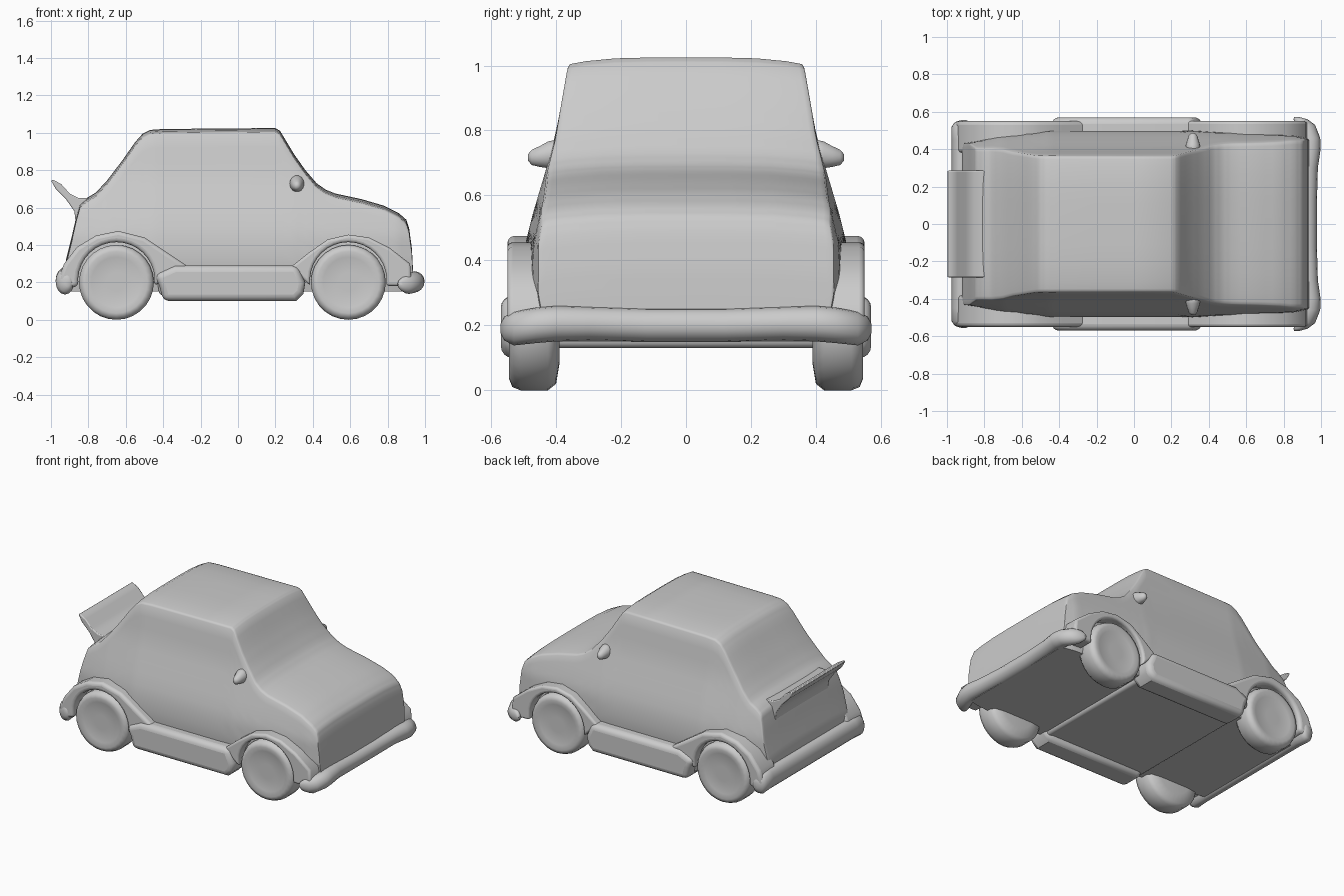
import bpy, bmesh, math
from mathutils import Matrix

if "Cube" in bpy.data.objects:
    bpy.data.objects.remove(bpy.data.objects["Cube"], do_unlink=True)

GREY = (0.6, 0.6, 0.6, 1)
paint = bpy.data.materials.new("plain grey")
paint.use_nodes = True
paint.diffuse_color = GREY
paint.node_tree.nodes["Principled BSDF"].inputs["Base Color"].default_value = GREY


def finish(name, bm, bevel=0, angle=45, segments=4):
    bmesh.ops.recalc_face_normals(bm, faces=bm.faces)
    mesh = bpy.data.meshes.new(name)
    bm.to_mesh(mesh)
    bm.free()
    obj = bpy.data.objects.new(name, mesh)
    bpy.context.collection.objects.link(obj)
    mesh.materials.append(paint)
    if bevel:
        mod = obj.modifiers.new("rounded edges", "BEVEL")
        mod.width, mod.segments = bevel, segments
        mod.limit_method, mod.angle_limit = "ANGLE", math.radians(50)
    bpy.ops.object.select_all(action="DESELECT")
    bpy.context.view_layer.objects.active = obj
    obj.select_set(True)
    bpy.ops.object.shade_smooth_by_angle(angle=math.radians(angle))
    return obj


def lookup(table, t):
    """Linear interpolation in a list of (key, value) pairs."""
    for (a, u), (b, v) in zip(table, table[1:]):
        if t <= b:
            return u + (v - u) * max(0, (t - a) / (b - a))
    return table[-1][1]


def loft(name, rings, **kw):
    bm = bmesh.new()
    loops = [[bm.verts.new(p) for p in ring] for ring in rings]
    for a, b in zip(loops, loops[1:]):
        for i in range(len(a)):
            j = (i + 1) % len(a)
            bm.faces.new((a[i], a[j], b[j], b[i]))
    bm.faces.new(loops[0])
    bm.faces.new(loops[-1])
    return finish(name, bm, **kw)


def prism(name, outline, y0, y1, **kw):
    """Side outline in x and z, extruded across y."""
    return loft(name, [[(x, y, z) for x, z in outline] for y in (y0, y1)], **kw)


def mirrored(obj, name):
    twin = obj.copy()
    twin.data = obj.data.copy()
    twin.data.transform(Matrix.Scale(-1, 4, (0, 1, 0)))
    twin.data.flip_normals()
    twin.name = name
    bpy.context.collection.objects.link(twin)


# Body shell: roofline along x, half width by height, taper towards the ends
ROOF = [(-0.92, 0.32), (-0.89, 0.44), (-0.865, 0.55), (-0.845, 0.62), (-0.81, 0.65),
        (-0.76, 0.68), (-0.70, 0.745), (-0.62, 0.85), (-0.55, 0.95), (-0.51, 0.995),
        (-0.47, 1.015), (-0.40, 1.02), (0.20, 1.025), (0.225, 1.01), (0.30, 0.885),
        (0.36, 0.80), (0.42, 0.73), (0.47, 0.695), (0.52, 0.675), (0.66, 0.645),
        (0.78, 0.61), (0.86, 0.57), (0.90, 0.535), (0.915, 0.49), (0.93, 0.38), (0.935, 0.28)]
WIDTH = [(0.15, 0.47), (0.3, 0.50), (0.45, 0.495), (0.55, 0.47), (0.65, 0.44),
         (0.78, 0.402), (0.98, 0.367), (1.03, 0.355)]
TAPER = [(-0.92, 0.86), (-0.84, 0.89), (-0.70, 0.95), (-0.45, 1), (0.3, 1),
         (0.85, 0.95), (0.935, 0.91)]


def body_ring(x, top):
    floor, crown, k = 0.15, 0.03, lookup(TAPER, x)
    half = []
    for i in range(13):
        z = floor + (top - crown - floor) * i / 12
        half.append((k * lookup(WIDTH, z), z))
    edge = half[-1][0]
    for f in (0.985, 0.95, 0.85, 0.6, 0.3):
        half.append((edge * f, top - crown * 0.75 * f ** 4))
    return ([(x, y, z) for y, z in half] + [(x, 0, top)]
            + [(x, -y, z) for y, z in reversed(half)])


stations = []
for (xa, za), (xb, zb) in zip(ROOF, ROOF[1:]):
    stations += [(xa + (xb - xa) * i / 3, za + (zb - za) * i / 3) for i in range(3)]
stations.append(ROOF[-1])
loft("body", [body_ring(x, z) for x, z in stations], angle=60)

# Floor pan and side sills
prism("floor_pan", [(-0.42, 0.13), (0.34, 0.13), (0.36, 0.26), (-0.44, 0.26)],
      -0.5, 0.5, bevel=0.02)
sill = prism("sill_far", [(-0.40, 0.10), (0.31, 0.10), (0.35, 0.14), (0.36, 0.20),
                          (0.32, 0.29), (-0.34, 0.29), (-0.45, 0.24), (-0.42, 0.18)],
             0.40, 0.57, bevel=0.035)
mirrored(sill, "sill_near")

# Wheel arches: flared outline closed by an arc around each wheel
ARCHES = {
    "front": (0.59, [(0.28, 0.28), (0.38, 0.36), (0.48, 0.43), (0.59, 0.455), (0.70, 0.44),
                     (0.81, 0.385), (0.92, 0.30), (0.93, 0.18)]),
    "rear": (-0.65, [(-0.93, 0.16), (-0.96, 0.22), (-0.93, 0.30), (-0.86, 0.39), (-0.76, 0.45),
                     (-0.64, 0.475), (-0.50, 0.44), (-0.38, 0.36), (-0.26, 0.28)]),
}
for place, (cx, flare) in ARCHES.items():
    arc = [(cx + 0.205 * math.cos(a), 0.21 + 0.205 * math.sin(a))
           for a in [math.radians(-8 + 196 * i / 18) for i in range(19)]]
    arch = prism(place + "_arch_far", flare + arc, 0.38, 0.55, bevel=0.03, angle=60)
    mirrored(arch, place + "_arch_near")

    # Wheel with rounded shoulders and a slightly dished face
    tyre = [(0.39, 0.12), (0.40, 0.18), (0.425, 0.20), (0.51, 0.20), (0.535, 0.19),
            (0.545, 0.165), (0.535, 0.135), (0.535, 0.05)]
    rings = [[(cx + r * math.cos(i * math.tau / 28), y, 0.20 + r * math.sin(i * math.tau / 28))
              for i in range(28)] for y, r in tyre]
    wheel = loft(place + "_wheel_far", rings, angle=60)
    mirrored(wheel, place + "_wheel_near")


# Bumpers: oval section swept across the car and turned in at the corners
def bumper(name, path, rx, rz):
    half = [(x, y, z, s) for x, y, z, s in path]
    full = [(x, -y, z, s) for x, y, z, s in reversed(half)] + half
    loft(name, [[(x + rx * s * math.cos(i * math.tau / 16), y, z + rz * s * math.sin(i * math.tau / 16))
                 for i in range(16)] for x, y, z, s in full], angle=70)


bumper("front_bumper", [(0.925, 0.12, 0.20, 1), (0.93, 0.30, 0.205, 1), (0.942, 0.40, 0.205, 1.05),
                        (0.94, 0.46, 0.20, 1.05), (0.915, 0.53, 0.19, 1), (0.89, 0.56, 0.19, 0.7),
                        (0.87, 0.572, 0.19, 0.25)], 0.053, 0.052)
bumper("rear_bumper", [(-0.925, 0.2, 0.21, 1), (-0.925, 0.45, 0.21, 1), (-0.925, 0.52, 0.205, 1),
                       (-0.92, 0.545, 0.20, 0.75), (-0.91, 0.555, 0.20, 0.3)], 0.05, 0.07)

# Tail spoiler
prism("spoiler", [(-1.0, 0.745), (-0.985, 0.747), (-0.945, 0.725), (-0.90, 0.675), (-0.85, 0.65),
                  (-0.78, 0.65), (-0.82, 0.52), (-0.865, 0.50), (-0.875, 0.58), (-0.92, 0.645),
                  (-0.975, 0.70)], -0.285, 0.285, bevel=0.006, segments=2, angle=50)

# Door mirrors: teardrop pods pointing outwards
pod = [(0.37, 0.03, 0.73), (0.40, 0.045, 0.728), (0.425, 0.042, 0.725), (0.45, 0.033, 0.72),
       (0.475, 0.024, 0.717), (0.487, 0.010, 0.717)]
mirror = loft("door_mirror_far", [[(0.315 + 0.9 * r * math.cos(i * math.tau / 14), y,
                                    z + r * math.sin(i * math.tau / 14)) for i in range(14)]
                                  for y, r, z in pod], angle=70)
mirrored(mirror, "door_mirror_near")
